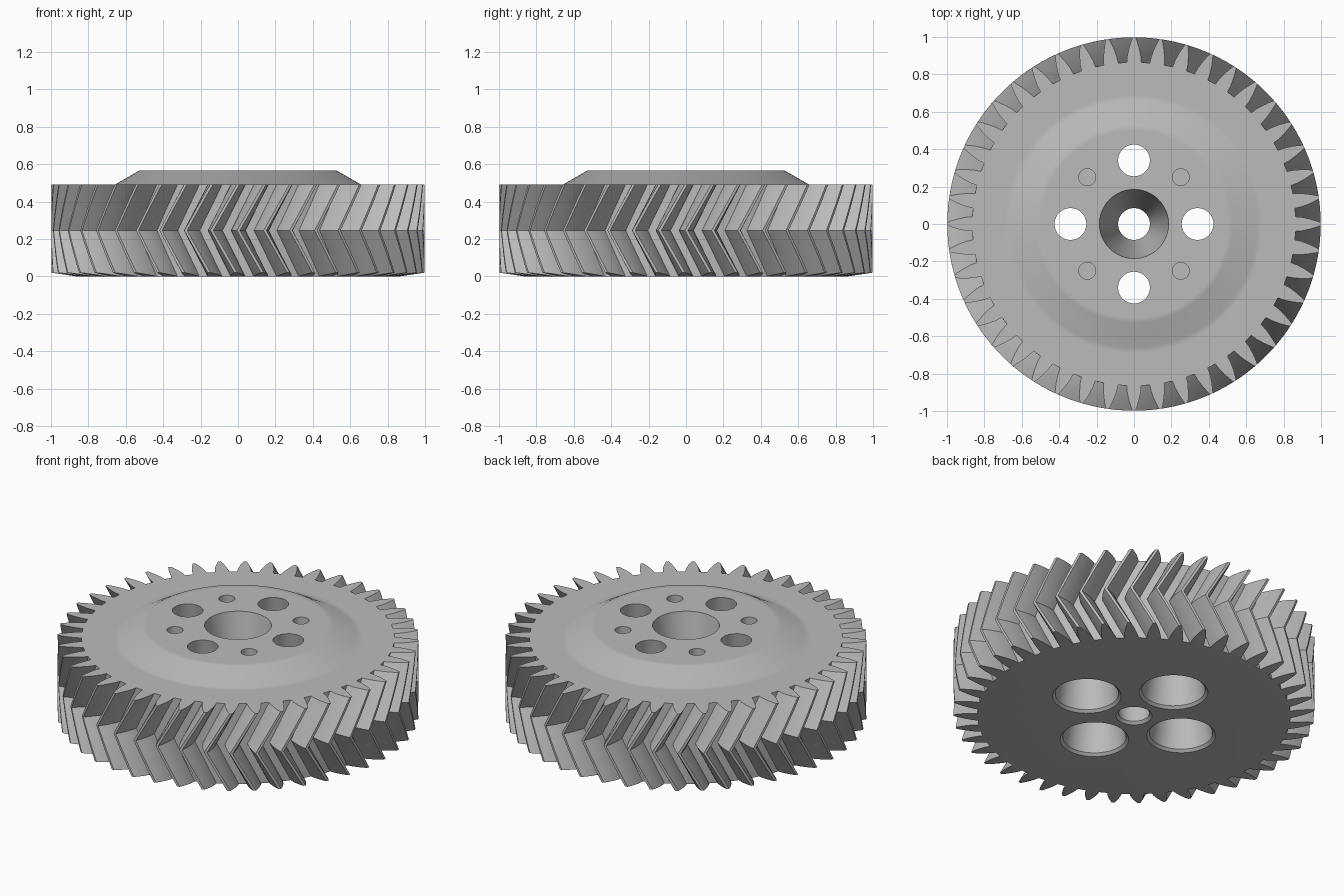
import bpy, bmesh
from math import sin, cos, pi, tau, radians

if "Cube" in bpy.data.objects:
    bpy.data.objects.remove(bpy.data.objects["Cube"])

TEETH, HEIGHT, HUB_TOP = 44, 0.49, 0.565
ROOT, TWIST = 0.865, 0.141
# half tooth: (radius, half angle) from root to tip
FLANK = [(ROOT, 0.045), (0.9, 0.04), (0.94, 0.029), (0.975, 0.017), (0.998, 0.008)]

steel = bpy.data.materials.new("grey_steel")
steel.use_nodes = True
colour = (0.5, 0.5, 0.5, 1)
steel.diffuse_color = colour
steel.node_tree.nodes["Principled BSDF"].inputs["Base Color"].default_value = colour


def new_object(name, bm):
    bmesh.ops.recalc_face_normals(bm, faces=bm.faces)
    mesh = bpy.data.meshes.new(name)
    bm.to_mesh(mesh)
    bm.free()
    mesh.materials.append(steel)
    obj = bpy.data.objects.new(name, mesh)
    bpy.context.collection.objects.link(obj)
    return obj


def twist(z):
    # herringbone: the teeth lean back to mid height, then forward again
    half = HEIGHT / 2
    return TWIST * (abs(z - half) / half - 1)


def bridge(bm, low, high):
    n = len(low)
    for i in range(n):
        j = (i + 1) % n
        bm.faces.new((low[i], low[j], high[j], high[i]))


# toothed wheel
bm = bmesh.new()
outline = [(r, -a) for r, a in FLANK] + [(r, a) for r, a in reversed(FLANK)]
P = len(outline)


def tooth_ring(z, chamfer=0.0):
    ring = []
    for t in range(TEETH):
        for r, a in outline:
            zz = z + chamfer * (r - ROOT) / (1 - ROOT)
            ang = tau * t / TEETH + a + twist(HEIGHT) + twist(zz)
            ring.append(bm.verts.new((r * cos(ang), r * sin(ang), zz)))
    return ring


LAYERS = 8
rings = [tooth_ring(0, 0.02)]
rings += [tooth_ring(HEIGHT * max(k / LAYERS, 0.05)) for k in range(LAYERS + 1)]
for low, high in zip(rings, rings[1:]):
    bridge(bm, low, high)


def root_ring(ring):
    # close the tooth ends and return the points on the root circle
    for t in range(TEETH):
        bm.faces.new(ring[t * P:(t + 1) * P])
    return [v for i, v in enumerate(ring) if i % P in (0, P - 1)]


def inner_ring(previous, radius, z):
    ring = []
    for v in previous:
        s = radius / v.co.xy.length
        ring.append(bm.verts.new((v.co.x * s, v.co.y * s, z)))
    bridge(bm, previous, ring)
    return ring


# underside, web and raised hub with a sloping rim
bm.faces.new(root_ring(rings[0]))
edge = root_ring(rings[-1])
for r, z in [(0.69, HEIGHT), (0.66, HEIGHT), (0.53, HUB_TOP), (0.5, HUB_TOP)]:
    edge = inner_ring(edge, r, z)
bm.faces.new(edge)
gear = new_object("herringbone_gear", bm)


def cut_hole(name, profile, x=0.0, y=0.0, segments=48):
    # lathe a (radius, z) profile and subtract it from the gear
    bm = bmesh.new()
    loops = [[bm.verts.new((x + r * cos(tau * i / segments), y + r * sin(tau * i / segments), z))
              for i in range(segments)] for r, z in profile]
    for low, high in zip(loops, loops[1:]):
        bridge(bm, low, high)
    bm.faces.new(loops[0])
    bm.faces.new(loops[-1])
    cutter = new_object(name, bm)
    cutter.hide_render = True
    mod = gear.modifiers.new(name, "BOOLEAN")
    mod.operation, mod.solver, mod.object = "DIFFERENCE", "EXACT", cutter
    bpy.context.view_layer.objects.active = gear
    bpy.ops.object.modifier_apply(modifier=name)
    bpy.data.objects.remove(cutter)


# tapered shaft hole, wide at the top
cut_hole("shaft_hole", [(0.13, -0.03), (0.085, 0.015), (0.185, HUB_TOP), (0.187, HUB_TOP + 0.01)])

for k in range(4):
    # tapered lightening holes, wide below
    a = k * pi / 2
    cut_hole("lightening_hole", [(0.215, -0.025), (0.175, 0.015), (0.085, HUB_TOP), (0.084, HUB_TOP + 0.01)],
             0.34 * cos(a), 0.34 * sin(a))
    # blind bolt holes
    a += pi / 4
    cut_hole("bolt_hole", [(0.045, HUB_TOP - 0.1), (0.045, HUB_TOP + 0.01)],
             0.354 * cos(a), 0.354 * sin(a), 32)

bpy.ops.object.select_all(action="DESELECT")
gear.select_set(True)
bpy.context.view_layer.objects.active = gear
bpy.ops.object.shade_smooth_by_angle(angle=radians(32))
